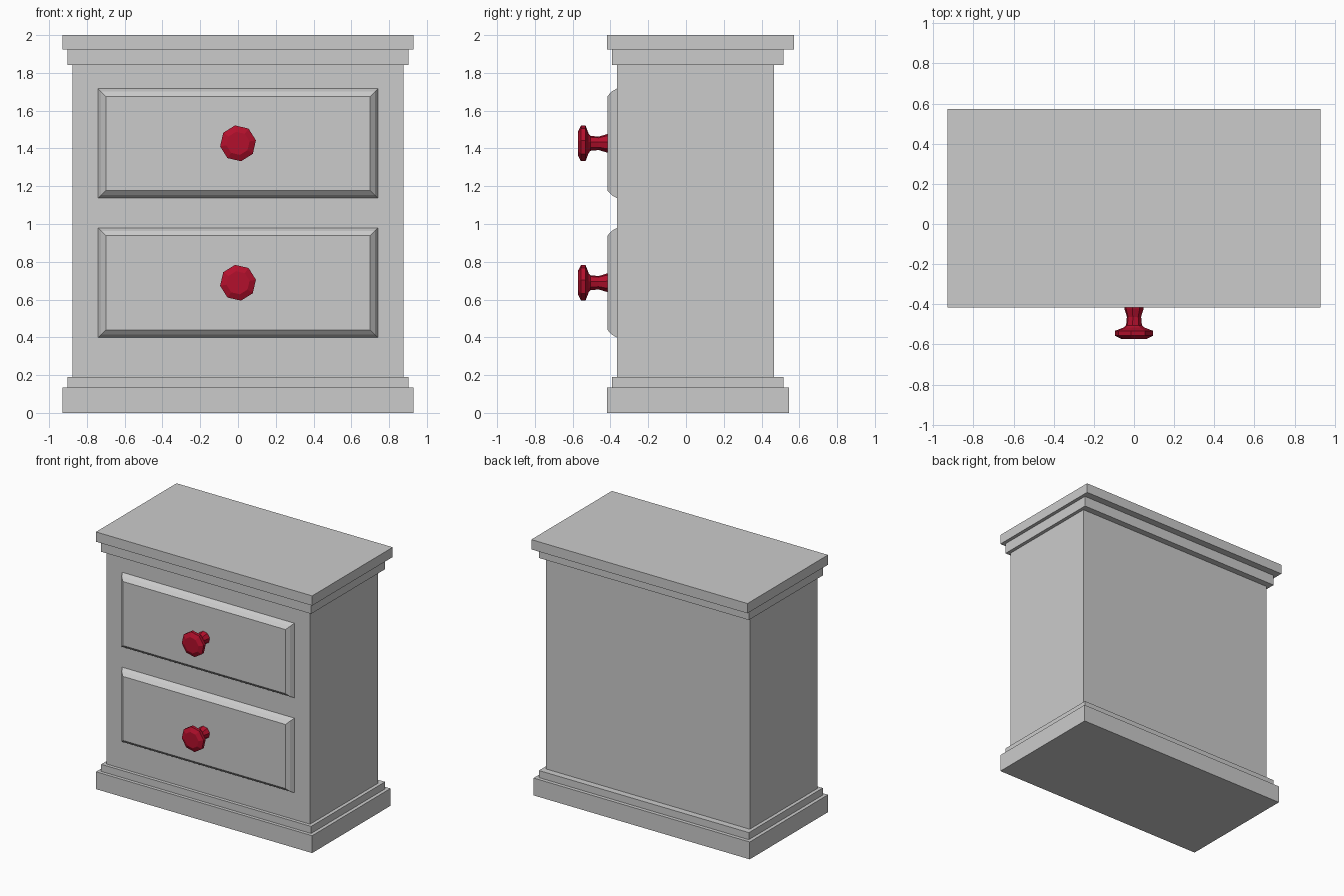
import bpy, bmesh, math

if "Cube" in bpy.data.objects:
    bpy.data.objects.remove(bpy.data.objects["Cube"])

red = bpy.data.materials.new("knob_red")
red.diffuse_color = (0.45, 0.005, 0.025, 1)
red.use_nodes = True
red.node_tree.nodes["Principled BSDF"].inputs["Base Color"].default_value = red.diffuse_color


def finish(name, bm, mat=None):
    bmesh.ops.recalc_face_normals(bm, faces=bm.faces)
    mesh = bpy.data.meshes.new(name)
    bm.to_mesh(mesh)
    bm.free()
    obj = bpy.data.objects.new(name, mesh)
    bpy.context.collection.objects.link(obj)
    if mat:
        mesh.materials.append(mat)
    return obj


def loft(name, rings, mat=None):
    """Skin a stack of equal-length point rings and cap both ends."""
    bm = bmesh.new()
    loops = [[bm.verts.new(p) for p in ring] for ring in rings]
    n = len(loops[0])
    for a, b in zip(loops, loops[1:]):
        for i in range(n):
            j = (i + 1) % n
            bm.faces.new((a[i], a[j], b[j], b[i]))
    bm.faces.new(loops[0])
    bm.faces.new(loops[-1])
    return finish(name, bm, mat)


def slab(name, half_w, y0, y1, z0, z1):
    rings = [[(-half_w, y0, z), (half_w, y0, z), (half_w, y1, z), (-half_w, y1, z)]
             for z in (z0, z1)]
    return loft(name, rings)


# Carcass with stepped plinth and top
slab("plinth", 0.93, -0.417, 0.545, 0.0, 0.135)
slab("plinth_step", 0.903, -0.391, 0.517, 0.135, 0.19)
slab("cabinet_body", 0.876, -0.365, 0.467, 0.19, 1.843)
slab("top_moulding", 0.903, -0.391, 0.517, 1.843, 1.924)
slab("top_board", 0.93, -0.417, 0.573, 1.924, 2.0)

# Drawer front outline: (inset from edge, y), rounded bevel to the front
DRAWER = [(0, -0.34), (0, -0.366), (0.016, -0.394), (0.041, -0.416)]

# Turned octagonal knob: (radius, y) from drawer face to tip
KNOB = [(0.049, -0.40), (0.049, -0.42), (0.036, -0.462), (0.04, -0.505),
        (0.051, -0.515), (0.096, -0.532), (0.096, -0.556), (0.062, -0.573)]

for label, z in (("lower", 0.689), ("upper", 1.427)):
    rings = []
    for inset, y in DRAWER:
        w, h = 0.741 - inset, 0.290 - inset
        rings.append([(-w, y, z - h), (w, y, z - h), (w, y, z + h), (-w, y, z + h)])
    loft(label + "_drawer_front", rings)

    angles = [math.radians(9.5 + 45 * i) for i in range(8)]
    loft(label + "_knob",
         [[(r * math.cos(a), y, z + r * math.sin(a)) for a in angles] for r, y in KNOB],
         red)
